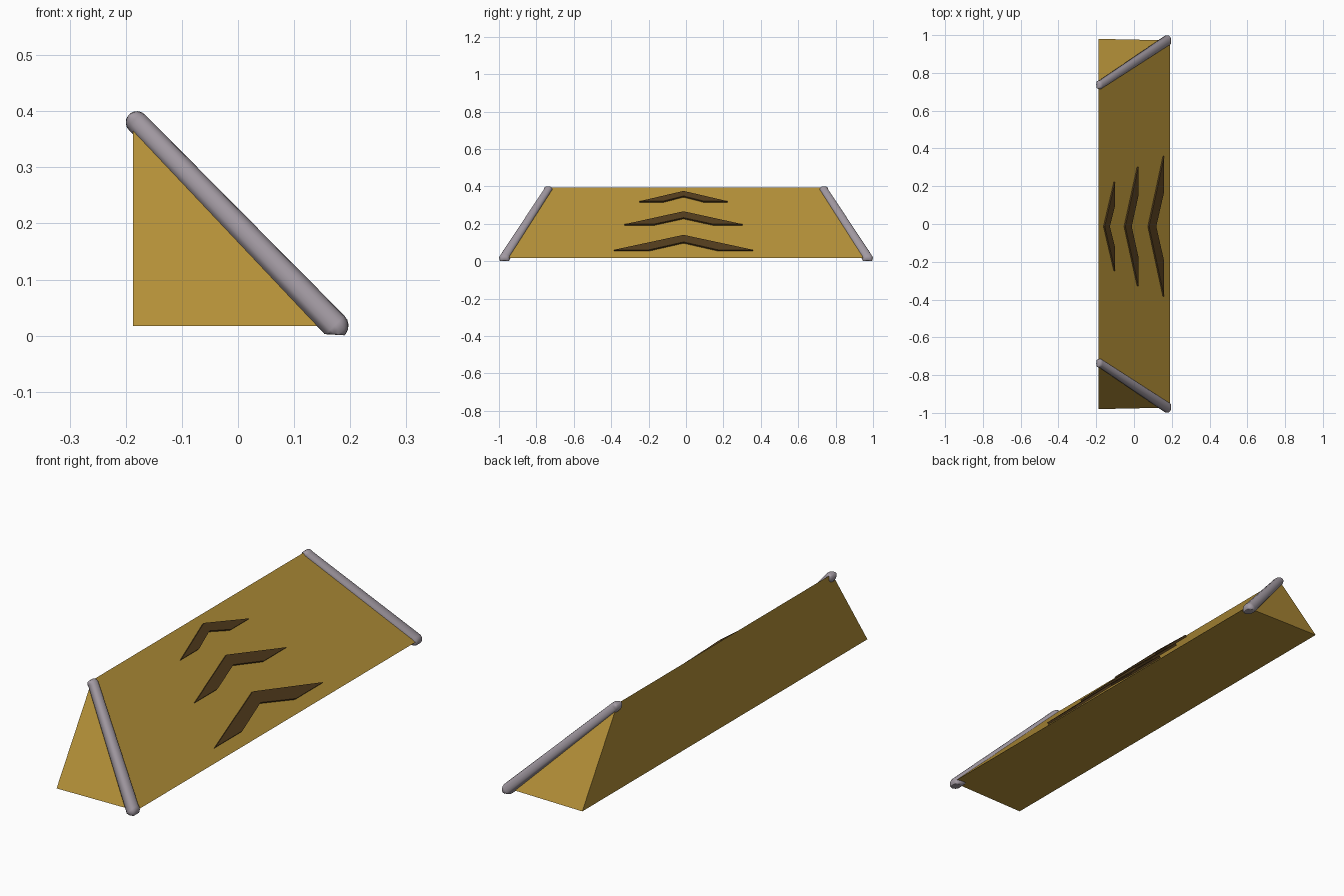
import bpy, bmesh, math
from mathutils import Vector

if "Cube" in bpy.data.objects:
    bpy.data.objects.remove(bpy.data.objects["Cube"])


def material(name, rgb):
    m = bpy.data.materials.new(name)
    m.diffuse_color = (*rgb, 1)
    m.use_nodes = True
    m.node_tree.nodes["Principled BSDF"].inputs["Base Color"].default_value = m.diffuse_color
    return m


def make(name, verts, faces, mat):
    me = bpy.data.meshes.new(name)
    me.from_pydata(verts, [], faces)
    bm = bmesh.new()
    bm.from_mesh(me)
    bmesh.ops.recalc_face_normals(bm, faces=bm.faces)
    bm.to_mesh(me)
    bm.free()
    ob = bpy.data.objects.new(name, me)
    bpy.context.collection.objects.link(ob)
    me.materials.append(mat)
    return ob


gold = material("gold", (0.46, 0.28, 0.04))
brown = material("dark_brown", (0.085, 0.045, 0.012))
grey = material("rail_grey", (0.36, 0.32, 0.36))

# Wedge body with slanted triangular ends
body = [(x, s * y, z) for s in (-1, 1)
        for x, y, z in ((-0.187, 0.98, 0.017), (0.19, 0.972, 0.017), (-0.187, 0.737, 0.394))]
make("ramp_body", body, [(0, 1, 2), (3, 4, 5), (0, 1, 4, 3), (1, 2, 5, 4), (2, 0, 3, 5)], gold)

# Raised chevrons on the slope: tip half-width, inner half-width, base z, inner z, apex z
MID = -0.013
for i, (wo, wi, zb, zi, za) in enumerate([(0.372, 0.185, 0.061, 0.103, 0.141),
                                          (0.315, 0.16, 0.198, 0.233, 0.267),
                                          (0.235, 0.11, 0.321, 0.349, 0.376)]):
    outline = [(0, za), (wo, zb), (wi, zb), (0, zi), (-wi, zb), (-wo, zb)]
    verts = []
    for lift in (0.221, 0.199):
        d = (lift - 0.221) / 2
        verts += [(0.221 - z + d, MID + y, z + d) for y, z in outline]
    faces = [(0, 1, 2, 3), (0, 3, 4, 5), (6, 7, 8, 9), (6, 9, 10, 11)]
    faces += [(k, (k + 1) % 6, (k + 1) % 6 + 6, k + 6) for k in range(6)]
    make(f"chevron_{i + 1}", verts, faces, brown)

# Rounded rails along the slanted ends, foot flattened on the ground
top, foot = Vector((-0.18, 0.737, 0.38)), Vector((0.172, 0.97, 0.018))
normal = Vector((1, 0, 1)).normalized()
slope = Vector((1, 0, -1)).normalized()
SIDES, CAP = 16, 5
rings = []
for k in range(CAP):
    a = math.radians(8 + 82 * k / (CAP - 1))
    rings.append((top - slope * 0.02 * math.cos(a), 0.02 * math.sin(a), 0.023 * (0.75 + 0.25 * math.sin(a))))
for k in range(CAP):
    a = math.radians(90 - 82 * k / (CAP - 1))
    rings.append((foot + slope * 0.025 * math.cos(a), 0.025 * math.sin(a), 0.029 * (0.5 + 0.5 * math.sin(a))))


def soft(v):
    return math.copysign(abs(v) ** 0.85, v)


for side, label in ((-1, "front"), (1, "back")):
    verts = []
    for c, rn, ry in rings:
        for j in range(SIDES):
            a = 2 * math.pi * j / SIDES
            p = c + normal * rn * soft(math.cos(a)) + Vector((0, ry * soft(math.sin(a)), 0))
            verts.append((min(p.x, 0.2), side * min(p.y, 1.0), max(p.z, 0.012 - 0.06 * max(p.x, 0), 0)))
    n = len(rings)
    faces = [(r * SIDES + j, r * SIDES + (j + 1) % SIDES, (r + 1) * SIDES + (j + 1) % SIDES, (r + 1) * SIDES + j)
             for r in range(n - 1) for j in range(SIDES)]
    faces += [tuple(range(SIDES)), tuple(range((n - 1) * SIDES, n * SIDES))]
    ob = make(f"{label}_rail", verts, faces, grey)
    bpy.ops.object.select_all(action='DESELECT')
    ob.select_set(True)
    bpy.context.view_layer.objects.active = ob
    bpy.ops.object.shade_smooth_by_angle(angle=math.radians(40))
